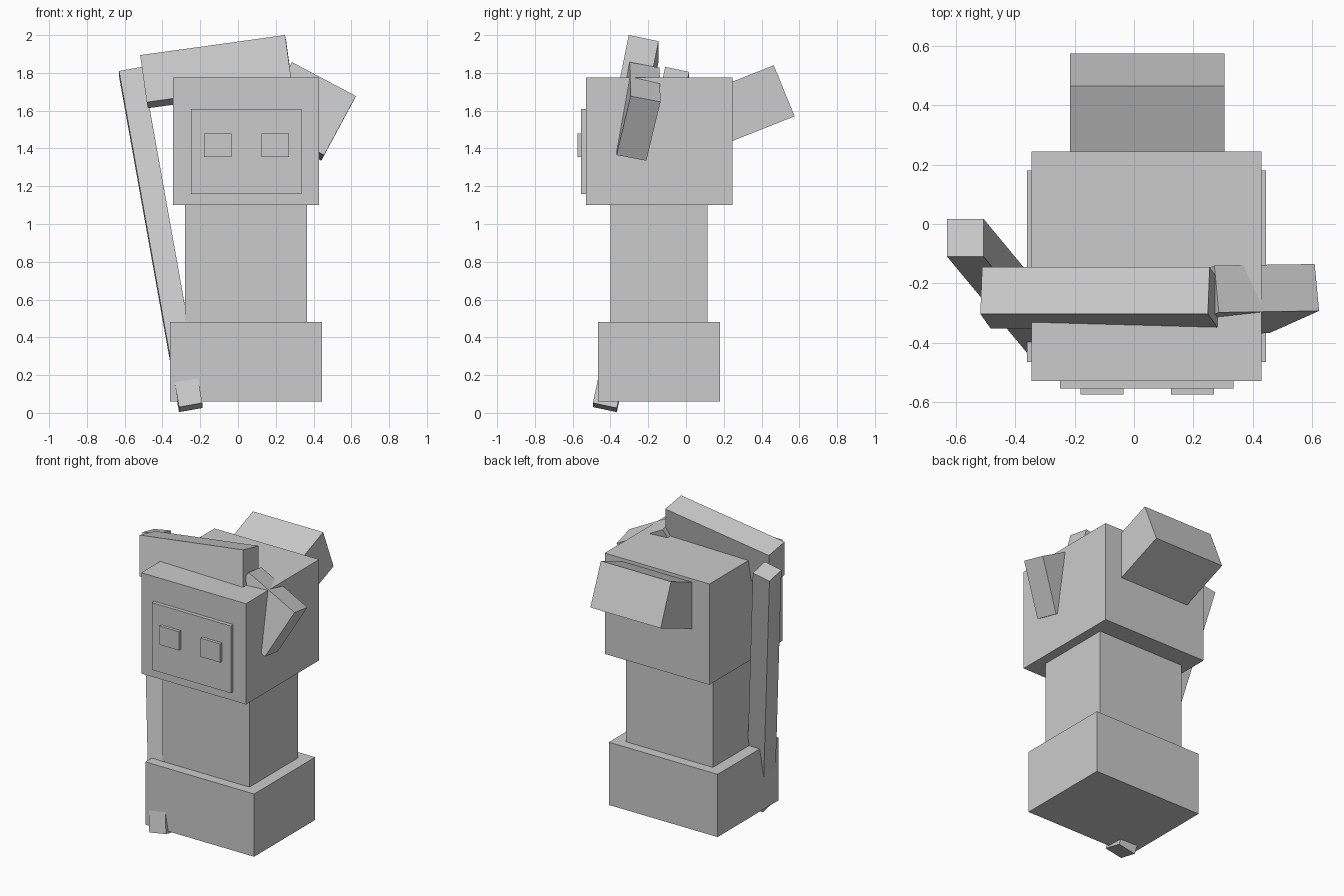
import bpy
import bmesh
from mathutils import Matrix, Vector

cube = bpy.data.objects.get("Cube")
if cube:
    bpy.data.objects.remove(cube, do_unlink=True)

grey = bpy.data.materials.new("plain_grey")
grey.use_nodes = True
colour = (0.6, 0.6, 0.6, 1)
grey.diffuse_color = colour
grey.node_tree.nodes["Principled BSDF"].inputs["Base Color"].default_value = colour


def tilted_box(name, corner, across, back, down):
    """Box spanned by three edges from its upper front corner."""
    corner, across, back, down = map(Vector, (corner, across, back, down))
    centre = corner + (across + back + down) / 2
    matrix = Matrix((across, back, -down)).transposed().to_4x4()
    matrix.translation = centre
    bm = bmesh.new()
    bmesh.ops.create_cube(bm, size=1, matrix=matrix)
    mesh = bpy.data.meshes.new(name)
    bm.to_mesh(mesh)
    bm.free()
    mesh.materials.append(grey)
    obj = bpy.data.objects.new(name, mesh)
    bpy.context.collection.objects.link(obj)
    return obj


def box(name, x, y, z):
    """Upright box from its ranges."""
    return tilted_box(name, (x[0], y[0], z[1]), (x[1] - x[0], 0, 0),
                      (0, y[1] - y[0], 0), (0, 0, z[0] - z[1]))


# Stacked body
box("base", (-0.36, 0.445), (-0.465, 0.18), (0.06, 0.48))
box("torso", (-0.28, 0.365), (-0.40, 0.115), (0.48, 1.10))
box("head", (-0.345, 0.43), (-0.53, 0.245), (1.10, 1.775))

# Face
box("face_plate", (-0.25, 0.335), (-0.555, -0.53), (1.16, 1.61))
for side, x in (("right", -0.18), ("left", 0.125)):
    box(side + "_eye", (x, x + 0.145), (-0.575, -0.555), (1.355, 1.48))

# Tilted block rising out of the back of the head
tilted_box("back_block", (-0.215, 0.05, 1.676), (0.52, 0, 0),
           (0, 0.415, 0.164), (0, 0.11, -0.27))

# Bent limb: long pole, bar across the head, short hanging end
tilted_box("long_pole", (-0.63, -0.11, 1.81), (0.123, 0, 0.022),
           (0, 0.127, -0.027), (0.318, -0.383, -1.779))
tilted_box("top_bar", (-0.518, -0.303, 1.894), (0.767, 0, 0.106),
           (0.006, 0.158, -0.032), (0.035, -0.05, -0.249))
tilted_box("hanging_end", (0.286, -0.298, 1.857), (0.338, 0.005, -0.18),
           (-0.015, 0.158, -0.03), (-0.168, -0.075, -0.312))
